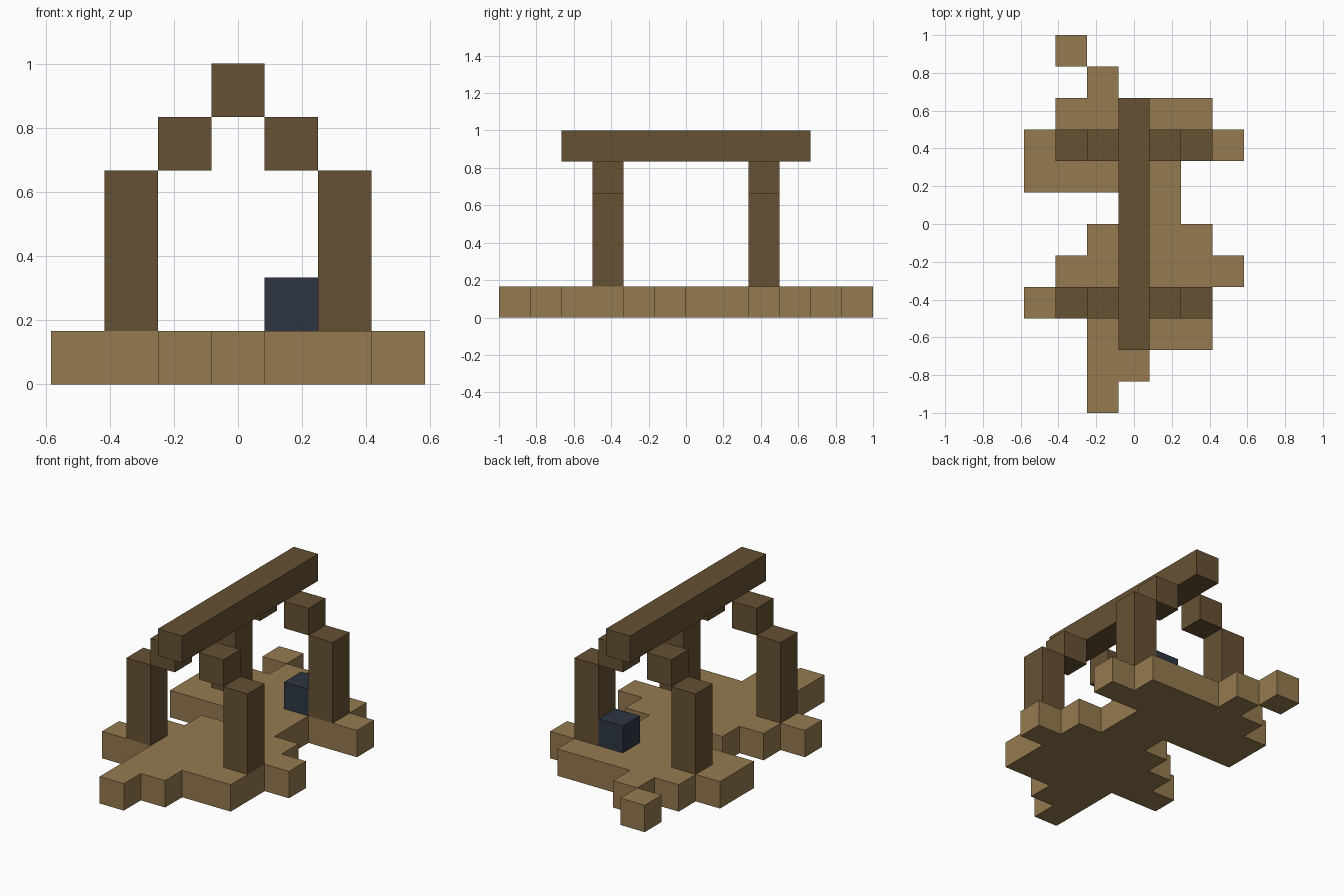
import bpy
import bmesh

U = 1 / 6          # edge of one block
COLS, ROWS = 7, 12

cube = bpy.data.objects.get("Cube")
if cube:
    bpy.data.objects.remove(cube, do_unlink=True)


def material(name, rgb):
    mat = bpy.data.materials.new(name)
    mat.use_nodes = True
    color = (*rgb, 1)
    mat.diffuse_color = color
    mat.node_tree.nodes["Principled BSDF"].inputs["Base Color"].default_value = color
    return mat


plank = material("light_plank", (0.30, 0.193, 0.079))
timber = material("dark_timber", (0.133, 0.083, 0.033))
slate = material("blue_slate", (0.027, 0.037, 0.055))


def finish(name, bm, mat):
    mesh = bpy.data.meshes.new(name)
    bm.to_mesh(mesh)
    bm.free()
    mesh.materials.append(mat)
    obj = bpy.data.objects.new(name, mesh)
    bpy.context.collection.objects.link(obj)
    return obj


def block(name, center, size, mat):
    """Box with centre and size given in block units."""
    bm = bmesh.new()
    bmesh.ops.create_cube(bm, size=1)
    for v in bm.verts:
        v.co = [(c + p * s) * U for c, p, s in zip(center, v.co, size)]
    return finish(name, bm, mat)


# Ragged floor, listed from back to front, one character per block
plan = [
    ".#.....",
    "..#....",
    ".#####.",
    "#######",
    "#####..",
    "...##..",
    "..####.",
    ".######",
    "######.",
    "..####.",
    "..##...",
    "..#....",
]
cells = {(c, ROWS - 1 - r) for r, row in enumerate(plan)
         for c, mark in enumerate(row) if mark == "#"}

bm = bmesh.new()


def quad(points):
    bm.faces.new([bm.verts.new(((x - COLS / 2) * U, (y - ROWS / 2) * U, z * U))
                  for x, y, z in points])


for x, y in sorted(cells):
    corners = [(x, y), (x + 1, y), (x + 1, y + 1), (x, y + 1)]
    quad([(*p, 1) for p in corners])
    quad([(*p, 0) for p in reversed(corners)])
    # Side walls only where the floor ends
    for i, (dx, dy) in enumerate([(0, -1), (1, 0), (0, 1), (-1, 0)]):
        if (x + dx, y + dy) not in cells:
            a, b = corners[i], corners[(i + 1) % 4]
            quad([(*a, 0), (*b, 0), (*b, 1), (*a, 1)])
bmesh.ops.remove_doubles(bm, verts=bm.verts, dist=0.001)
finish("floor", bm, plank)

# Two timber arches: posts and stepped braces
for end, y in (("front", -2.5), ("back", 2.5)):
    for side, sx in (("right", -1), ("left", 1)):
        block(f"{end}_{side}_post", (2 * sx, y, 2.5), (1, 1, 3), timber)
        block(f"{end}_{side}_brace", (sx, y, 4.5), (1, 1, 1), timber)

# Ridge beam across both arches
block("ridge_beam", (0, 0, 5.5), (1, 8, 1), timber)

# Small dark block beside the back left post
block("slate_block", (1, 2.5, 1.5), (1, 1, 1), slate)
